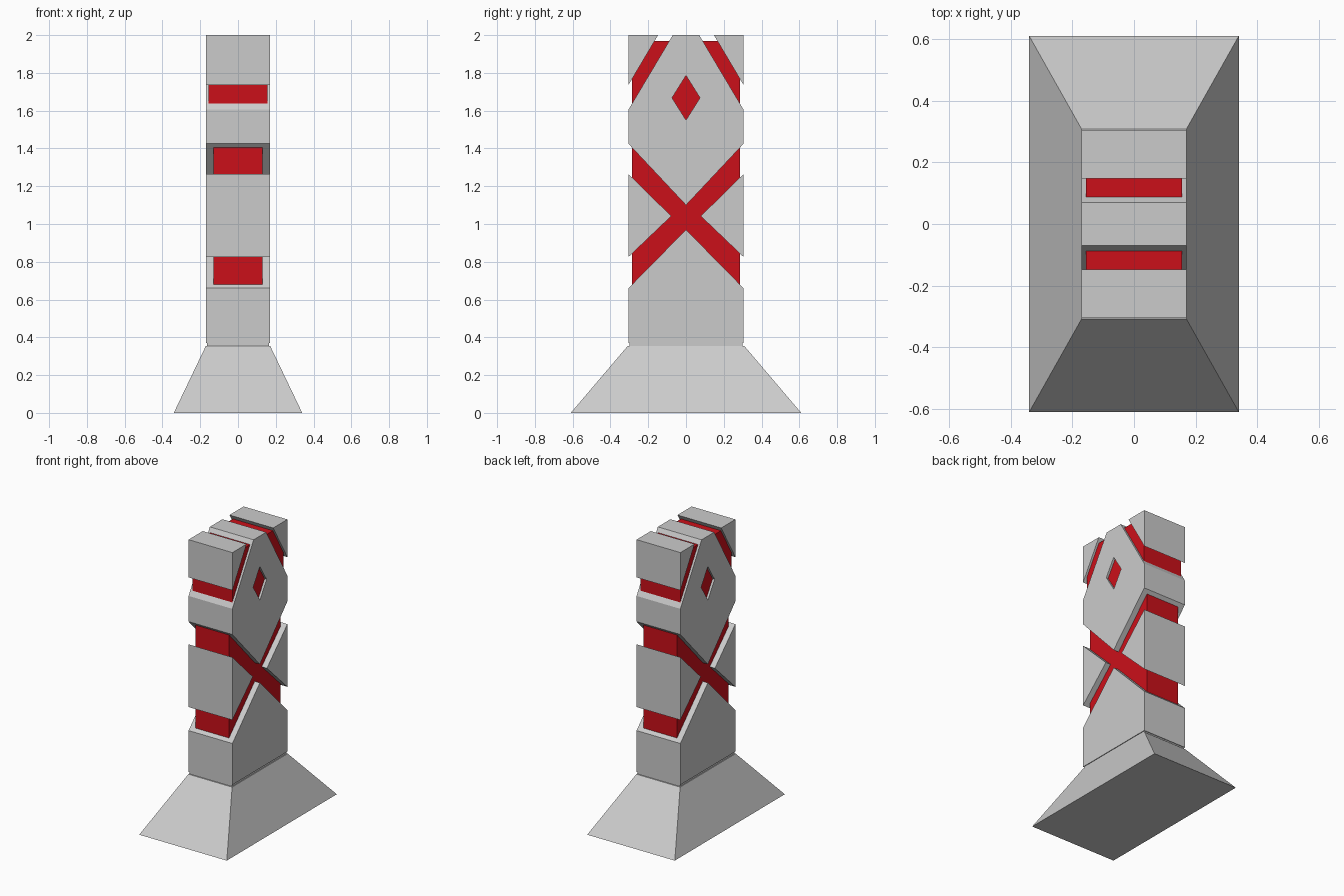
import bpy, bmesh
from mathutils import Matrix

if "Cube" in bpy.data.objects:
    bpy.data.objects.remove(bpy.data.objects["Cube"])

W, D = 0.17, 0.305          # half width (x) and half depth (y) of the tower
# profile plane (y, z) extruded along x
TO_WORLD = Matrix(((0, 0, 1, 0), (1, 0, 0, 0), (0, 1, 0, 0), (0, 0, 0, 1)))

red = bpy.data.materials.new("red")
red.diffuse_color = (0.6, 0.005, 0.01, 1)
red.use_nodes = True
red.node_tree.nodes["Principled BSDF"].inputs["Base Color"].default_value = red.diffuse_color


def link(name, mesh, mat=None):
    ob = bpy.data.objects.new(name, mesh)
    bpy.context.collection.objects.link(ob)
    if mat:
        mesh.materials.append(mat)
    return ob


def slab(name, *outlines):
    """Extrude a (y, z) outline across the tower; further outlines are holes."""
    cu = bpy.data.curves.new(name, 'CURVE')
    cu.dimensions, cu.fill_mode, cu.extrude = '2D', 'BOTH', W
    for pts in outlines:
        sp = cu.splines.new('POLY')
        sp.points.add(len(pts) - 1)
        for p, (y, z) in zip(sp.points, pts):
            p.co = (y, z, 0, 1)
        sp.use_cyclic_u = True
        sp.use_smooth = False
    tmp = bpy.data.objects.new(name + "_outline", cu)
    mesh = bpy.data.meshes.new_from_object(tmp)
    bpy.data.objects.remove(tmp)
    mesh.transform(TO_WORLD)
    mesh.shade_flat()
    return link(name, mesh)


def block(name, z0, z1, bottom, top, mat=None):
    """Box or frustum from half sizes at the bottom and the top."""
    bm = bmesh.new()
    rings = [[bm.verts.new((sx * hx, sy * hy, z))
              for sx, sy in ((-1, -1), (1, -1), (1, 1), (-1, 1))]
             for z, (hx, hy) in ((z0, bottom), (z1, top))]
    lo, hi = rings
    bm.faces.new(lo[::-1])
    bm.faces.new(hi)
    for i in range(4):
        j = (i + 1) % 4
        bm.faces.new((lo[i], lo[j], hi[j], hi[i]))
    mesh = bpy.data.meshes.new(name)
    bm.to_mesh(mesh)
    bm.free()
    return link(name, mesh, mat)


def mirrored(half):
    """Complete a symmetric outline from its +y half."""
    return half + [(-y, z) for y, z in reversed(half) if y > 0]


# flared foot and the thin neck under the tower
block("foot", 0, 0.355, (0.34, 0.61), (W, 0.308))
block("neck", 0.355, 0.37, (0.165, 0.3), (0.165, 0.3))

# red cores showing through the gaps
block("lower_core", 0.5, 1.5, (0.13, 0.285), (0.13, 0.285), red)
block("upper_core", 1.5, 1.97, (0.155, 0.285), (0.155, 0.285), red)

# grey cladding slabs
slab("lower_slab", mirrored([(D, 0.37), (D, 0.66), (0, 0.97)]))
slab("upper_slab",
     mirrored([(0, 1.10), (D, 1.425), (D, 1.605), (0.07, 2.0)]),
     [(0, 1.55), (0.074, 1.668), (0, 1.786), (-0.074, 1.668)])
for s, side in ((-1, "front"), (1, "back")):
    slab(side + "_wedge", [(s * D, 0.825), (s * D, 1.265), (s * 0.078, 1.042)])
    slab(side + "_top_corner", [(s * D, 1.735), (s * D, 2.0), (s * 0.148, 2.0)])
